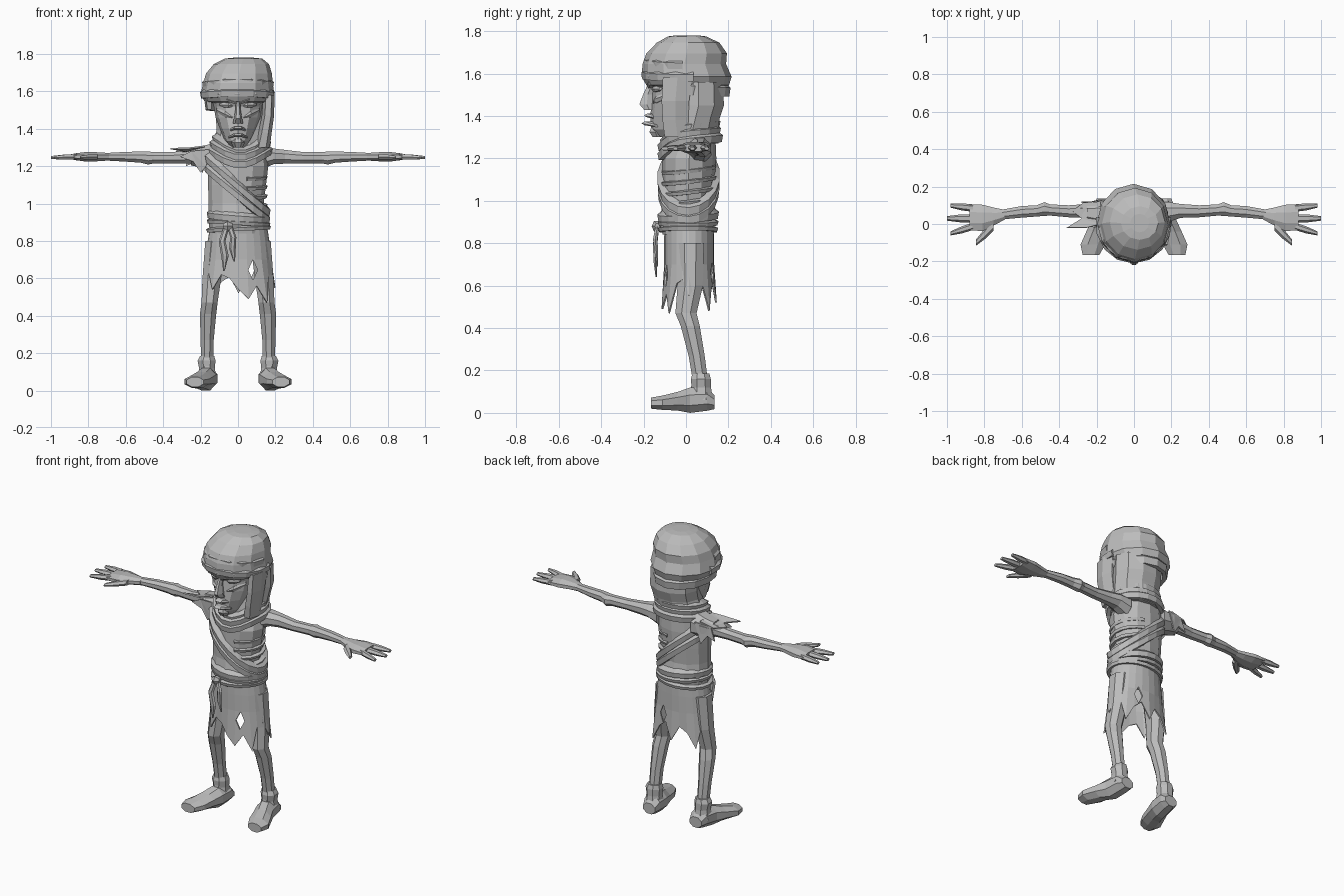
import bpy, bmesh, math
from mathutils import Vector

grey = bpy.data.materials.new("plain_grey")
grey.diffuse_color = (0.5, 0.5, 0.5, 1)


def finish(name, bm, mirror=False, solid=0):
    bmesh.ops.recalc_face_normals(bm, faces=bm.faces)
    me = bpy.data.meshes.new(name)
    bm.to_mesh(me)
    bm.free()
    me.materials.append(grey)
    ob = bpy.data.objects.new(name, me)
    bpy.context.collection.objects.link(ob)
    if solid:
        ob.modifiers.new("thickness", 'SOLIDIFY').thickness = solid
    if mirror:
        ob.modifiers.new("mirror", 'MIRROR').use_clip = False
    return ob


def skin(bm, rings, wrap=True, caps=True):
    """Bridge consecutive rings of points with quads."""
    vs = [[bm.verts.new(p) for p in r] for r in rings]
    n = len(vs[0])
    for a, b in zip(vs, vs[1:]):
        for i in range(n if wrap else n - 1):
            j = (i + 1) % n
            bm.faces.new((a[i], a[j], b[j], b[i]))
    if caps:
        bm.faces.new(vs[0])
        bm.faces.new(vs[-1])


def loft(name, rings, axis='z', n=8, mirror=False):
    """Rings are (x, y, z, radius1, radius2), each perpendicular to axis."""
    bm = bmesh.new()
    out = []
    for x, y, z, r1, r2 in rings:
        ring = []
        for i in range(n):
            t = 2 * math.pi * (i + (0.5 if n == 8 else 0)) / n
            u, v = r1 * math.cos(t), r2 * math.sin(t)
            if n == 8:
                u, v = u * 1.08, v * 1.08
            off = {'x': (0, u, v), 'y': (u, 0, v), 'z': (u, v, 0)}[axis]
            ring.append(Vector((x, y, z)) + Vector(off))
        out.append(ring)
    skin(bm, out)
    return finish(name, bm, mirror)


def hoop(name, c, rx, ry, h, t, tilt=(0, 0), dip=0, arc=(0, 360), n=18):
    """Band of cloth or bone round the body, height h and thickness t."""
    bm = bmesh.new()
    full = arc[1] - arc[0] == 360
    sections = []
    for i in range(n if full else n + 1):
        a = math.radians(arc[0] + (arc[1] - arc[0]) * i / n)
        ca, sa = math.cos(a), math.sin(a)
        z = c[2] + tilt[0] * rx * ca + tilt[1] * ry * sa - dip * max(0, -sa) ** 3
        sections.append([(c[0] + (rx + d) * ca, c[1] + (ry + d) * sa, z + e)
                         for d, e in ((-t, -h / 2), (t * .6, -h / 2), (t, h * .1), (-t, h / 2))])
    if full:
        sections.append(sections[0])
    skin(bm, sections, caps=not full)
    bmesh.ops.remove_doubles(bm, verts=bm.verts, dist=1e-5)
    return finish(name, bm)


def plate(name, pts):
    bm = bmesh.new()
    bm.faces.new([bm.verts.new(p) for p in pts])
    bmesh.ops.triangulate(bm, faces=bm.faces[:])
    return finish(name, bm, solid=0.008)


# torso
loft("torso", [(0, .01, .84, .15, .12), (-.005, .01, .93, .155, .13), (-.01, .01, 1.0, .147, .118),
               (-.005, .012, 1.1, .155, .125), (0, .015, 1.2, .162, .128), (0, .03, 1.27, .15, .11),
               (0, .03, 1.33, .09, .08)], n=12)
# ribs on the bare side
for k in range(4):
    hoop(f"rib_{k + 1}", (-.005, .012, 1.0 + k * .05), .15, .122, .026, .014,
         tilt=(-.05, .12), arc=(290, 435), n=8)
# shoulder sash, two overlapping layers
hoop("sash_upper", (-.005, .012, 1.11), .165, .135, .06, .014, tilt=(-.9, .05))
hoop("sash_lower", (-.005, .012, 1.06), .165, .135, .06, .012, tilt=(-.85, .05))
# waist cloth fold and belt
hoop("waist_fold", (0, .01, .935), .155, .135, .05, .012, tilt=(-.08, .05))
hoop("belt_upper", (.003, .01, .9), .157, .132, .03, .013, tilt=(-.06, 0))
hoop("belt_lower", (.003, .01, .868), .16, .13, .03, .013, tilt=(.05, 0))
# belt knot and hanging tails
loft("belt_knot", [(-.08, -.135, .88, .012, .015), (-.055, -.14, .88, .022, .028),
                   (-.03, -.135, .88, .012, .015)], 'x', 6)
loft("belt_tail_long", [(-.06, -.135, .88, .015, .01), (-.085, -.145, .8, .018, .012),
                        (-.07, -.145, .72, .02, .01), (-.075, -.14, .64, .004, .004)], n=6)
loft("belt_tail_short", [(-.045, -.135, .88, .015, .01), (-.025, -.145, .82, .016, .012),
                         (-.03, -.14, .76, .018, .01), (-.02, -.135, .69, .004, .004)], n=6)

# ragged skirt: an open shell with an uneven hem
hem = [.55, .60, .62, .48, .58, .62, .52, .61, .58, .49, .61, .60,
       .55, .62, .63, .54, .62, .60, .54, .49, .56, .47, .61, .63]
rows = []
for z, rx, ry in ((.88, .152, .117), (.8, .165, .118), (.7, .175, .118), (None, .185, .118)):
    row = []
    for i in range(24):
        a = math.radians(15 * i)
        zz = hem[i] if z is None else z
        f = 1 + max(0, .6 - zz) * 1.3 if z is None else 1
        row.append((.003 + rx * f * math.cos(a), .015 + ry * f * math.sin(a), zz))
    rows.append(row)
bm = bmesh.new()
skin(bm, rows, caps=False)
skirt = finish("ragged_skirt", bm, solid=0.008)
# diamond tears in the skirt
for k, (x, y, z) in enumerate(((.08, -.1, .645), (.07, .13, .66))):
    bm = bmesh.new()
    skin(bm, [[(x - .025, y + d, z), (x, y + d, z - .055), (x + .025, y + d, z), (x, y + d, z + .055)]
              for d in (-.06, .06)])
    cutter = finish(f"tear_cutter_{k + 1}", bm)
    cutter.hide_render = True
    cutter.display_type = 'WIRE'
    cut = skirt.modifiers.new("tear", 'BOOLEAN')
    cut.operation, cut.object, cut.solver = 'DIFFERENCE', cutter, 'EXACT'

# legs, ankle wraps and feet
loft("legs", [(.12, .02, .8, .055, .065), (.14, .02, .6, .05, .06), (.152, 0, .47, .043, .05),
              (.16, .02, .41, .044, .045), (.165, .05, .27, .035, .038), (.165, .065, .17, .033, .036),
              (.165, .07, .08, .04, .05)], mirror=True)
loft("ankle_wraps", [(.165, .07, .185, .038, .04), (.168, .07, .16, .048, .047),
                     (.166, .072, .12, .042, .046), (.166, .072, .06, .052, .056)], mirror=True)
loft("feet", [(.16, .135, .05, .04, .032), (.162, .1, .065, .052, .055), (.172, .02, .06, .055, .06),
              (.195, -.04, .055, .06, .044), (.22, -.11, .048, .066, .034),
              (.23, -.165, .046, .045, .026)], 'y', mirror=True)

# arms and hands
loft("arms", [(.12, .06, 1.24, .06, .06), (.19, .065, 1.252, .052, .042), (.25, .07, 1.25, .037, .037),
              (.35, .068, 1.245, .032, .03), (.45, .075, 1.245, .03, .03), (.48, .08, 1.243, .037, .035),
              (.52, .07, 1.248, .03, .03), (.6, .065, 1.25, .031, .026), (.71, .05, 1.25, .026, .02)],
     'x', mirror=True)
loft("palms", [(.69, .05, 1.25, .026, .02), (.75, .04, 1.25, .048, .024), (.81, .033, 1.25, .07, .026),
               (.88, .035, 1.25, .07, .017)], 'x', mirror=True)
for nm, a, b, r in (("little_fingers", (.86, .085), (.98, .098), .02), ("middle_fingers", (.86, .03), (1.0, .03), .022),
                    ("fore_fingers", (.86, -.012), (.98, -.05), .02), ("thumbs", (.75, -.005), (.845, -.1), .03)):
    m = [(p + q) / 2 for p, q in zip(a, b)]
    loft(nm, [(*a, 1.25, r, .017), (*m, 1.248, r * .95, .016), (*b, 1.246, r * .55, .009)],
         'x', 6, mirror=True)

# torn cloth on one shoulder
loft("shoulder_cloth", [(-.12, .045, 1.25, .08, .075), (-.19, .055, 1.25, .072, .058),
                        (-.25, .06, 1.25, .055, .047)], 'x')
plate("shoulder_tatter_top", [(-.18, .0, 1.31), (-.26, -.02, 1.3), (-.36, -.02, 1.297), (-.28, .03, 1.285),
                              (-.33, .07, 1.285), (-.27, .115, 1.28), (-.18, .12, 1.3)])
plate("shoulder_tatter_front", [(-.15, -.03, 1.29), (-.25, -.012, 1.28), (-.31, -.012, 1.25),
                                (-.24, -.015, 1.225), (-.2, -.015, 1.165), (-.17, -.025, 1.2)])
plate("shoulder_tatter_back", [(-.15, .13, 1.29), (-.25, .115, 1.28), (-.28, .12, 1.2),
                               (-.23, .12, 1.22), (-.19, .13, 1.165)])

# head and face
loft("head", [(0, -.03, 1.3, .045, .1), (0, -.05, 1.335, .07, .115), (0, -.04, 1.4, .097, .128),
              (0, -.03, 1.46, .12, .133), (0, -.02, 1.52, .13, .138), (0, -.01, 1.56, .138, .17),
              (0, 0, 1.62, .13, .16)], n=12)
loft("nose", [(0, -.16, 1.555, .012, .02), (0, -.18, 1.5, .014, .026), (0, -.185, 1.455, .022, .04),
              (0, -.172, 1.428, .028, .028)], n=6)
for nm, z, y, r in (("upper_lip", 1.402, -.168, .03), ("lower_lip", 1.365, -.178, .032)):
    loft(nm, [(-.05, y + .04, z - .012, .012, .006), (-.02, y, z, r, .011), (.02, y, z, r, .011),
              (.05, y + .04, z - .012, .012, .006)], 'x', 6)
loft("chin", [(0, -.135, 1.3, .025, .025), (0, -.145, 1.325, .036, .032), (0, -.14, 1.35, .025, .025)], n=6)
loft("eyes", [(.03, -.145, 1.523, .008, .006), (.05, -.145, 1.525, .018, .015), (.08, -.132, 1.528, .018, .015),
              (.1, -.12, 1.528, .008, .006)], 'x', 6, mirror=True)
loft("brows", [(.008, -.168, 1.54, .016, .012), (.06, -.16, 1.557, .02, .013), (.12, -.105, 1.58, .016, .012)],
     'x', 6, mirror=True)
loft("cheekbones", [(.03, -.14, 1.46, .016, .014), (.07, -.128, 1.478, .024, .018), (.115, -.07, 1.5, .02, .014)],
     'x', 6, mirror=True)

# head wrap, its front folds, and the drape behind the face
loft("head_wrap", [(0, .01, 1.535, .13, .16), (-.003, .008, 1.545, .175, .195), (-.003, .003, 1.585, .197, .212),
                   (0, -.008, 1.645, .186, .197), (.005, .003, 1.695, .176, .19), (.018, .01, 1.745, .148, .148),
                   (.03, .005, 1.775, .1, .09), (.03, .005, 1.78, .05, .05)], n=12)
hoop("brow_fold_low", (-.003, .0, 1.59), .19, .198, .055, .013, dip=-.01, arc=(170, 370), n=8)
hoop("brow_fold_high", (0, .0, 1.645), .18, .185, .05, .013, dip=-.015, arc=(185, 355), n=8)
hoop("nape_fold", (0, .005, 1.535), .165, .19, .07, .015, tilt=(0, -.05), arc=(-20, 200), n=8)
loft("head_drape", [(.02, .03, 1.27, .15, .13), (.018, .03, 1.33, .15, .125), (.03, .045, 1.39, .145, .12),
                    (.033, .06, 1.45, .15, .125), (.03, .06, 1.56, .15, .12)], n=10)
# hanging fold beside the face
loft("side_fold", [(.13, -.04, 1.3, .04, .07), (.145, -.05, 1.38, .035, .07), (.16, -.05, 1.47, .033, .075),
                   (.165, -.04, 1.58, .03, .08)], n=6)
# neck scarf folds, dropping to a point in front
hoop("scarf_outer", (.01, .02, 1.29), .16, .142, .055, .015, tilt=(0, .1), dip=.06)
hoop("scarf_middle", (.012, .015, 1.325), .15, .137, .05, .015, tilt=(0, .1), dip=.055)
hoop("scarf_inner", (.015, .02, 1.355), .14, .13, .045, .015, tilt=(0, .12), dip=.06)
